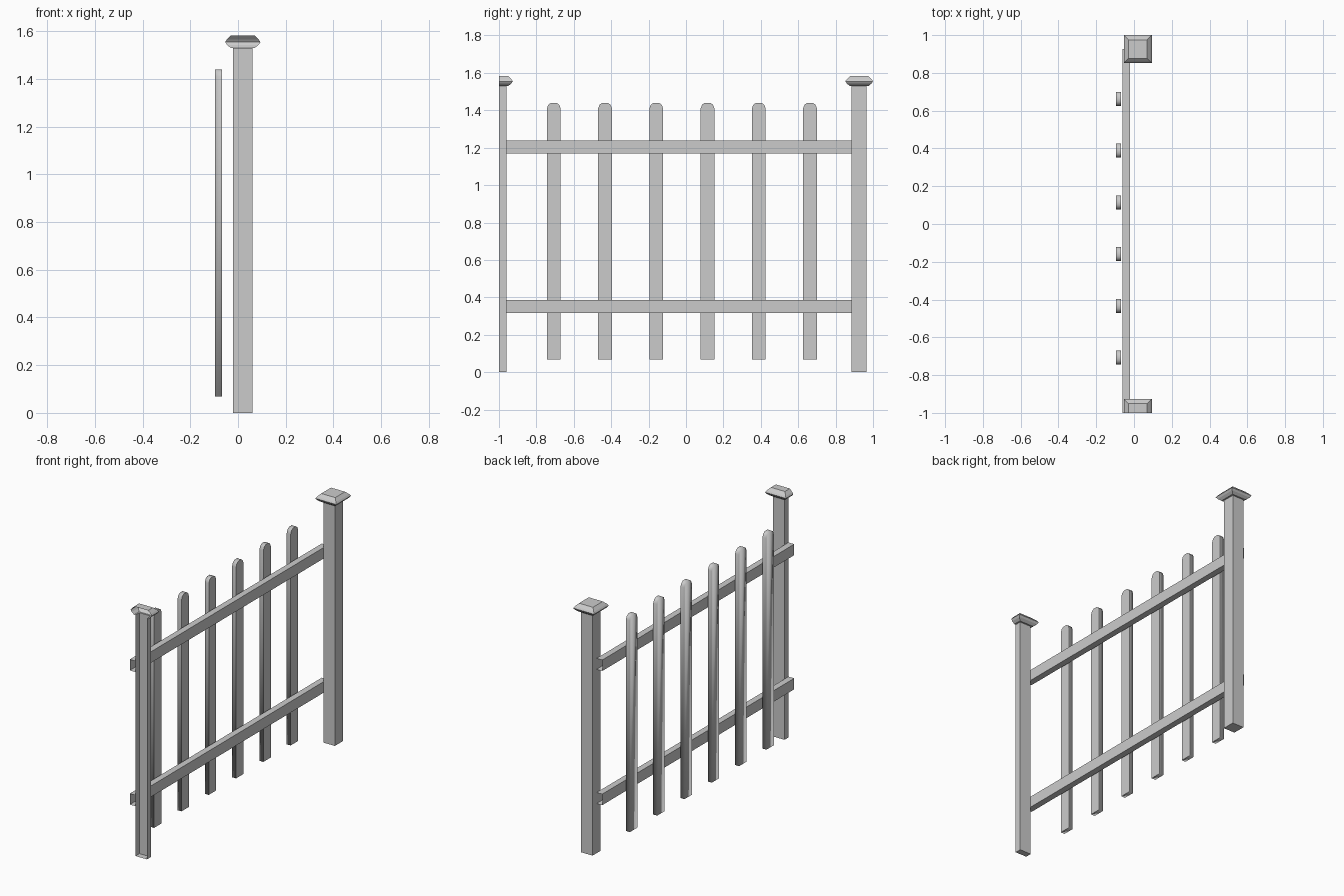
import bpy, bmesh

if "Cube" in bpy.data.objects:
    bpy.data.objects.remove(bpy.data.objects["Cube"])

POST_X, POST_Y = 0.02, 0.926


def finish(name, bm):
    bmesh.ops.remove_doubles(bm, verts=bm.verts, dist=1e-5)
    me = bpy.data.meshes.new(name)
    bm.to_mesh(me)
    bm.free()
    ob = bpy.data.objects.new(name, me)
    bpy.context.collection.objects.link(ob)
    return ob


# (half width, z) going up the post and its moulded cap
POST_PROFILE = [(0.04, 0.0), (0.04, 1.53), (0.05, 1.53), (0.066, 1.543),
                (0.074, 1.555), (0.067, 1.565), (0.049, 1.583)]


def post(name, y, half=False):
    bm = bmesh.new()
    rings = []
    for r, z in POST_PROFILE:
        near = 0 if half else -r
        rings.append([bm.verts.new((POST_X + dx, y + dy, z))
                      for dx, dy in ((r, near), (r, r), (-r, r), (-r, near))])
    # the half post stays open where the panel meets the next one
    sides = 3 if half else 4
    for a, b in zip(rings, rings[1:]):
        for i in range(sides):
            j = (i + 1) % 4
            bm.faces.new((a[i], a[j], b[j], b[i]))
    bm.faces.new(rings[0][::-1])
    bm.faces.new(rings[-1])
    return finish(name, bm)


def rail(name, z0, z1):
    # open-ended square tube along y
    bm = bmesh.new()
    section = [(-0.06, z0), (-0.02, z0), (-0.02, z1), (-0.06, z1)]
    a = [bm.verts.new((x, -1.0, z)) for x, z in section]
    b = [bm.verts.new((x, POST_Y, z)) for x, z in section]
    for i in range(4):
        j = (i + 1) % 4
        bm.faces.new((a[i], a[j], b[j], b[i]))
    bmesh.ops.reverse_faces(bm, faces=bm.faces)
    bm.normal_update()
    if bm.faces[:][0].normal.z > 0:
        bmesh.ops.reverse_faces(bm, faces=bm.faces)
    return finish(name, bm)


# picket outline (y, z) with rounded top
PICKET = [(-0.037, 0.068), (0.037, 0.068), (0.037, 1.41), (0.029, 1.43),
          (0.014, 1.44), (-0.014, 1.44), (-0.029, 1.43), (-0.037, 1.41)]


def picket(name, y):
    bm = bmesh.new()
    front = bm.faces.new([bm.verts.new((-0.068, y + dy, z)) for dy, z in PICKET])
    geo = bmesh.ops.extrude_face_region(bm, geom=[front], use_keep_orig=True)
    for v in geo["geom"]:
        if isinstance(v, bmesh.types.BMVert):
            v.co.x = -0.096
    bmesh.ops.recalc_face_normals(bm, faces=bm.faces)
    # soft shading all round except the flat rail-side face
    for f in bm.faces:
        f.smooth = f.normal.x < 0.9
    return finish(name, bm)


# posts
post("end_post", POST_Y)
post("half_post", -1.0, half=True)

# rails
rail("lower_rail", 0.316, 0.386)
rail("upper_rail", 1.168, 1.238)

# pickets
for i in range(6):
    picket(f"picket_{i + 1}", 0.663 - 0.274 * i)
